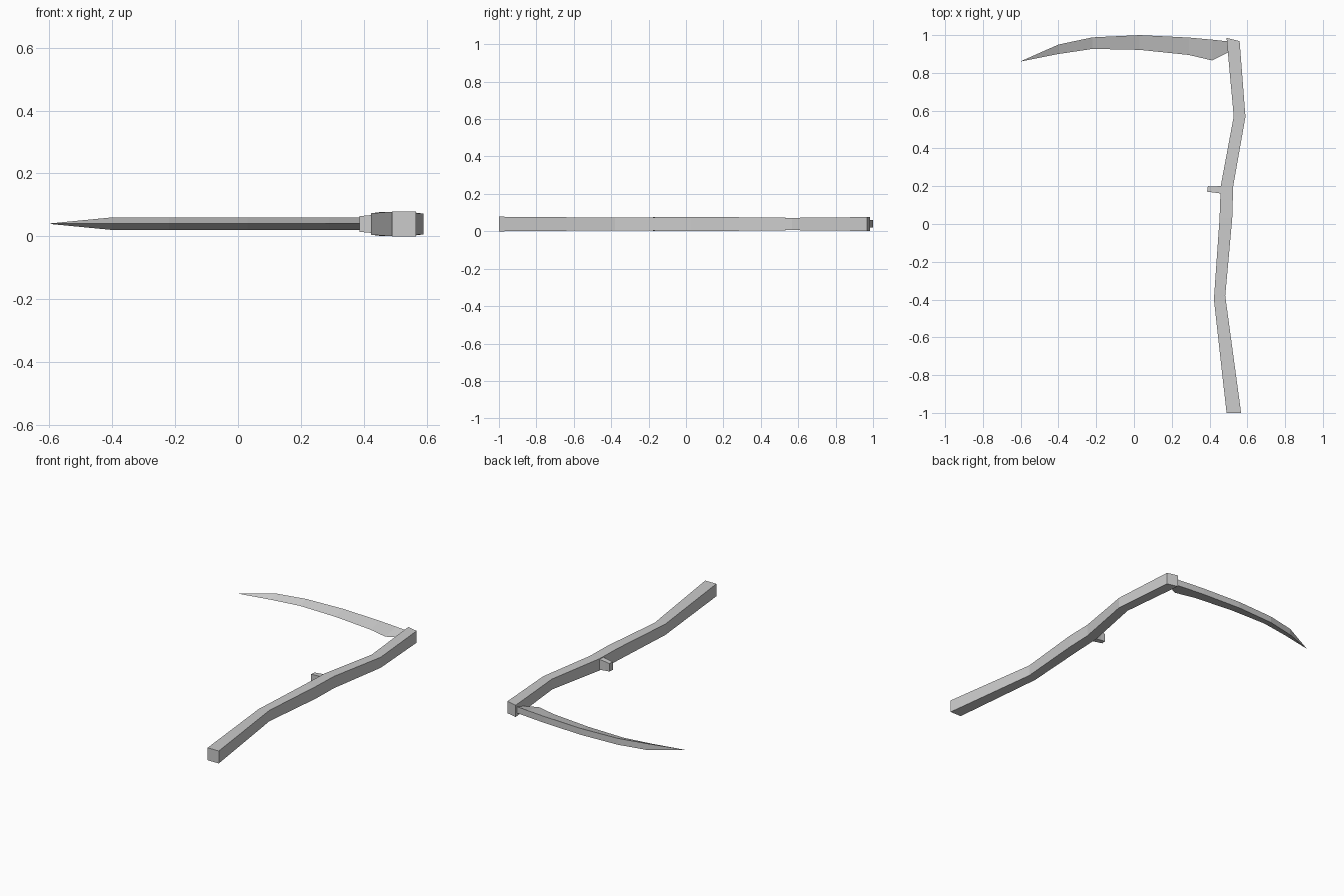
import bpy, bmesh

if "Cube" in bpy.data.objects:
    bpy.data.objects.remove(bpy.data.objects["Cube"])


def loft(name, rings):
    """Bridge a row of equal-sized point loops into one closed solid."""
    bm = bmesh.new()
    loops = [[bm.verts.new(p) for p in ring] for ring in rings]
    n = len(loops[0])
    for a, b in zip(loops, loops[1:]):
        for i in range(n):
            j = (i + 1) % n
            bm.faces.new((a[i], a[j], b[j], b[i]))
    bm.faces.new(loops[0])
    bm.faces.new(loops[-1])
    bmesh.ops.remove_doubles(bm, verts=bm.verts, dist=1e-5)
    bmesh.ops.recalc_face_normals(bm, faces=bm.faces)
    mesh = bpy.data.meshes.new(name)
    bm.to_mesh(mesh)
    bm.free()
    obj = bpy.data.objects.new(name, mesh)
    bpy.context.collection.objects.link(obj)
    return obj


MID = 0.039  # height of the flat-lying centre plane


def box_ring(a, b, h):
    """Rectangular section between plan points a and b, half height h."""
    return [(*a, MID - h), (*b, MID - h), (*b, MID + h), (*a, MID + h)]


# Bent square handle: left point, right point, half height
loft("handle", [box_ring(*s) for s in [
    ((0.49, -1.0), (0.567, -1.0), 0.039),
    ((0.423, -0.40), (0.483, -0.38), 0.034),
    ((0.453, 0.03), (0.52, 0.03), 0.038),
    ((0.459, 0.20), (0.525, 0.20), 0.037),
    ((0.528, 0.57), (0.59, 0.568), 0.033),
    ((0.49, 0.985), (0.559, 0.968), 0.037),
]])

# Short side grip, tapering outwards
loft("grip", [box_ring(*s) for s in [
    ((0.47, 0.16), (0.47, 0.201), 0.034),
    ((0.42, 0.167), (0.42, 0.199), 0.028),
    ((0.387, 0.171), (0.391, 0.20), 0.025),
]])

# Curved wedge blade: x, spine y, cutting edge y, half spine thickness
loft("blade", [
    [(x, spine, 0.04 - h), (x, spine, 0.04 + h), (x, edge, 0.04)]
    for x, spine, edge, h in [
        (-0.597, 0.8625, 0.861, 0.001),
        (-0.40, 0.95, 0.90, 0.02),
        (-0.22, 0.988, 0.927, 0.02),
        (0.03, 1.0, 0.922, 0.02),
        (0.29, 0.987, 0.895, 0.02),
        (0.413, 0.976, 0.866, 0.02),
        (0.505, 0.966, 0.912, 0.02),
    ]
])
